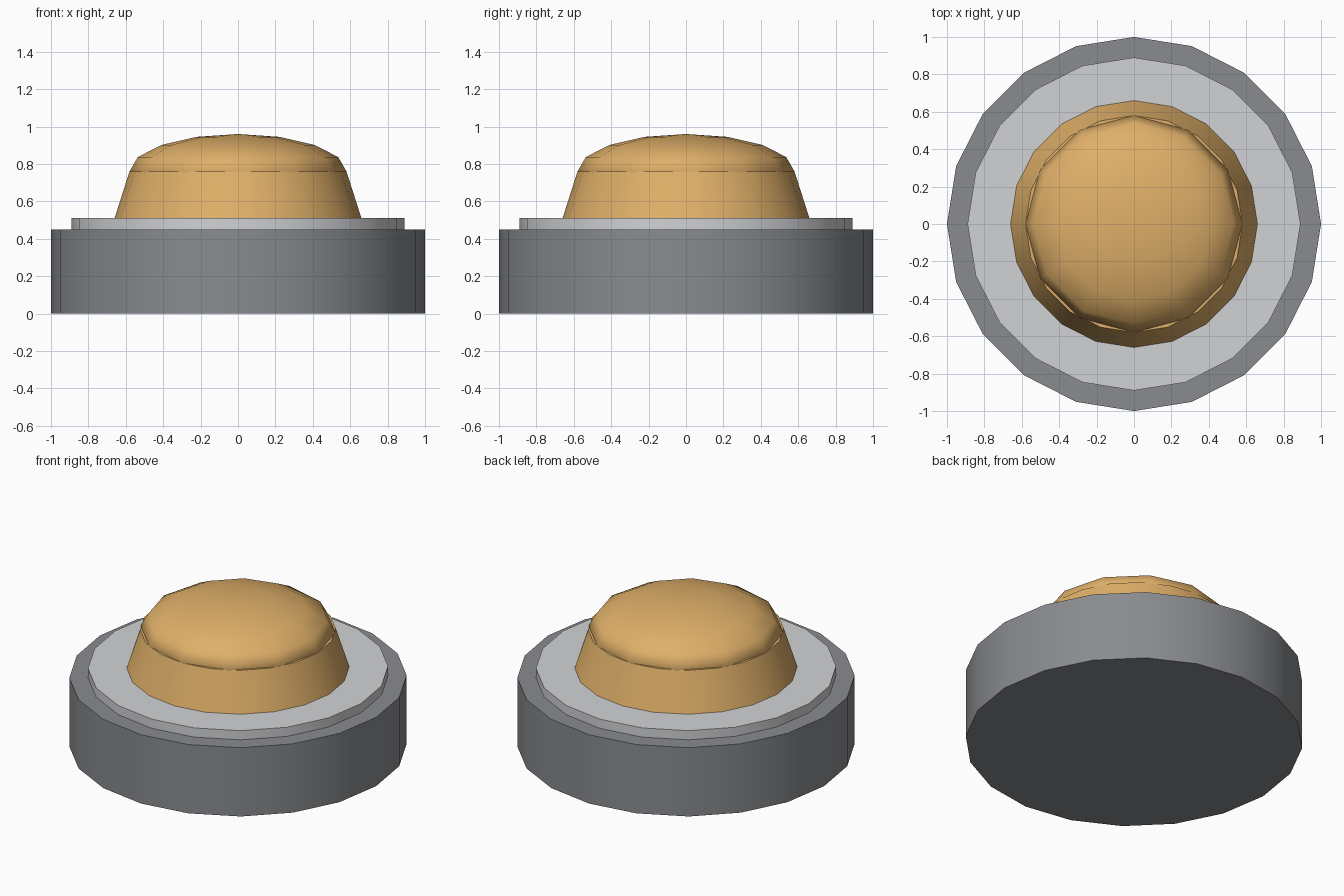
import bpy
import math

default_cube = bpy.data.objects.get("Cube")
if default_cube:
    bpy.data.objects.remove(default_cube, do_unlink=True)


def make_material(name, color):
    mat = bpy.data.materials.new(name)
    mat.use_nodes = True
    mat.diffuse_color = (*color, 1)
    bsdf = next(n for n in mat.node_tree.nodes if n.type == 'BSDF_PRINCIPLED')
    bsdf.inputs["Base Color"].default_value = (*color, 1)
    return mat


dark_grey = make_material("dark grey", (0.25, 0.26, 0.275))
light_grey = make_material("light grey", (0.64, 0.65, 0.665))
amber = make_material("amber", (0.74, 0.43, 0.14))


def drum(name, r_bottom, r_top, z_bottom, z_top, mat):
    """Twenty-sided, capped drum with smooth sides and sharp rims."""
    bpy.ops.mesh.primitive_cone_add(
        vertices=20, radius1=r_bottom, radius2=r_top, depth=z_top - z_bottom,
        location=(0, 0, (z_bottom + z_top) / 2))
    obj = bpy.context.object
    obj.name = name
    obj.data.materials.append(mat)
    bpy.ops.object.shade_smooth_by_angle(angle=math.radians(30))
    return obj


# Stacked housing
drum("base", 1.0, 1.0, 0.0, 0.45, dark_grey)
drum("trim_ring", 0.89, 0.89, 0.45, 0.51, light_grey)
drum("lens_collar", 0.66, 0.58, 0.51, 0.76, amber)

# Flattened low-poly dome, its lower half sunk in the collar
bpy.ops.mesh.primitive_uv_sphere_add(
    segments=12, ring_count=8, radius=0.58, location=(0, 0, 0.76))
dome = bpy.context.object
dome.name = "lens_dome"
dome.scale.z = 0.345
bpy.ops.object.transform_apply(location=False, rotation=False, scale=True)
dome.data.materials.append(amber)
bpy.ops.object.shade_smooth()
